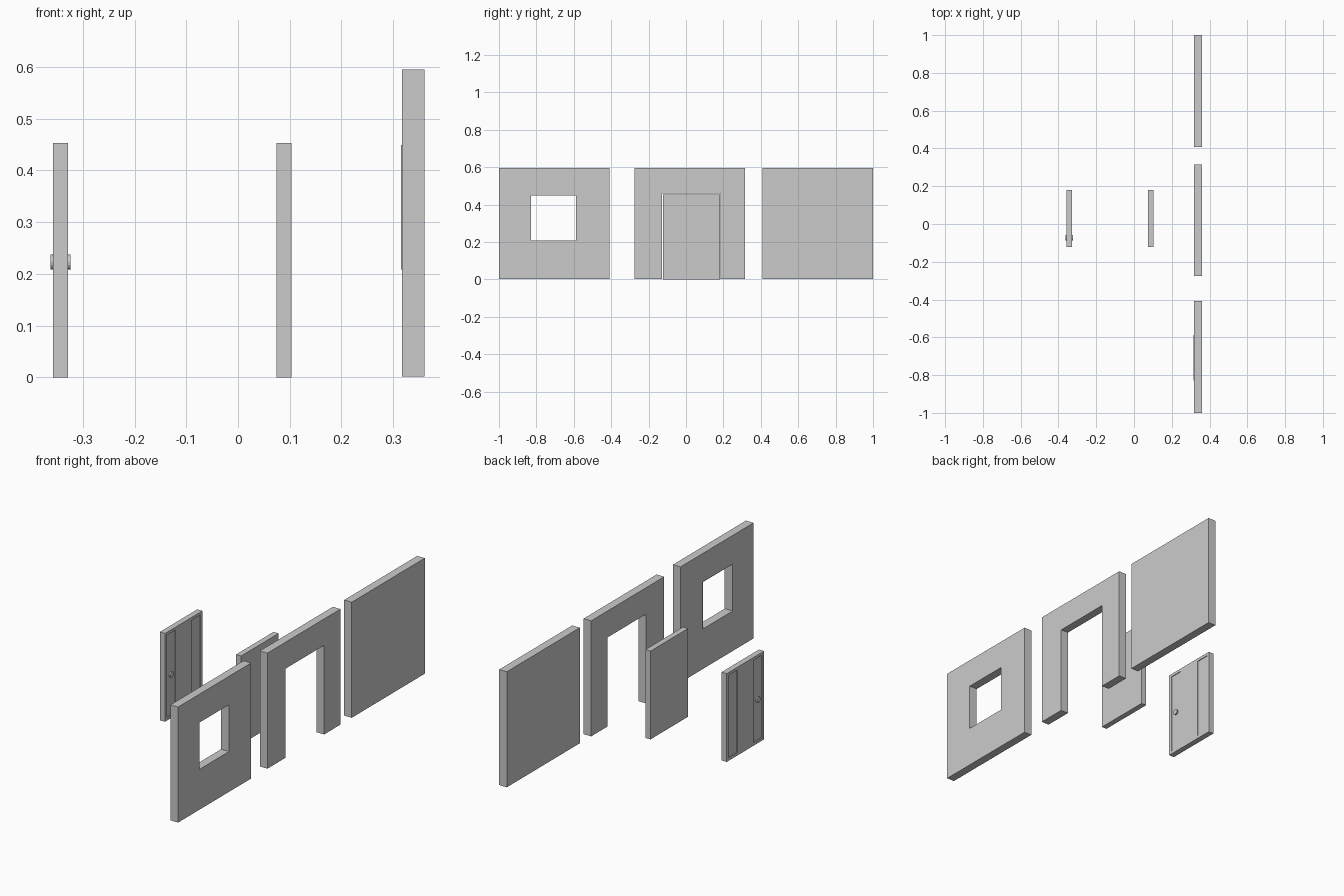
import bpy, bmesh, math
from mathutils import Matrix

if "Cube" in bpy.data.objects:
    bpy.data.objects.remove(bpy.data.objects["Cube"])


def make_object(name, bm):
    bmesh.ops.remove_doubles(bm, verts=bm.verts, dist=1e-5)
    mesh = bpy.data.meshes.new(name)
    bm.to_mesh(mesh)
    bm.free()
    obj = bpy.data.objects.new(name, mesh)
    bpy.context.collection.objects.link(obj)
    return obj


def slab(name, outline, x0, x1):
    """Extrude a (y, z) outline along x."""
    bm = bmesh.new()
    face = bm.faces.new([bm.verts.new((x0, y, z)) for y, z in outline])
    ext = bmesh.ops.extrude_face_region(bm, geom=[face])["geom"]
    for v in ext:
        if isinstance(v, bmesh.types.BMVert):
            v.co.x = x1
    bmesh.ops.recalc_face_normals(bm, faces=bm.faces)
    return make_object(name, bm)


def rect(y0, y1, z0, z1):
    return [(y0, z0), (y1, z0), (y1, z1), (y0, z1)]


WX0, WX1 = 0.317, 0.36      # wall thickness range
WZ0, WZ1 = 0.002, 0.595     # wall height range

# Plain wall
slab("plain_wall", rect(0.408, 1.0, WZ0, WZ1), WX0, WX1)

# Wall with doorway
slab("doorway_wall", [(-0.276, WZ0), (-0.128, WZ0), (-0.128, 0.459), (0.184, 0.459),
                      (0.184, WZ0), (0.316, WZ0), (0.316, WZ1), (-0.276, WZ1)], WX0, WX1)

# Wall with window: quads between outer and inner rectangles; hole edge stands slightly proud
outer = rect(-1.0, -0.408, WZ0, WZ1)
inner = rect(-0.828, -0.587, 0.209, 0.449)
bm = bmesh.new()
rings = [[bm.verts.new((x, y, z)) for y, z in pts]
         for x, pts in ((WX0, inner), (WX0, outer), (WX1, outer), (WX1, inner))]
for a, b in zip(rings, rings[1:] + rings[:1]):
    for i in range(4):
        j = (i + 1) % 4
        bm.faces.new((a[i], a[j], b[j], b[i]))
bmesh.ops.recalc_face_normals(bm, faces=bm.faces)
make_object("window_wall", bm)

bm = bmesh.new()
a, b = [[bm.verts.new((x, y, z)) for y, z in inner] for x in (0.315, WX0)]
for i in range(4):
    j = (i + 1) % 4
    bm.faces.new((a[i], a[j], b[j], b[i]))
make_object("window_lip", bm)

# Plain door
DY0, DY1, DZ = -0.122, 0.181, 0.453
slab("plain_door", rect(DY0, DY1, 0, DZ), 0.0745, 0.1035)

# Panelled door: both faces gridded, two tall strips pushed inwards
CX, HALF, DEPTH = -0.3433, 0.0147, 0.004
ys = [DY0, -0.105, -0.036, 0.095, 0.166, DY1]
zs = [0, 0.015, DZ - 0.015, DZ]
bm = bmesh.new()


def quad(*pts):
    bm.faces.new([bm.verts.new(p) for p in pts])


for s in (-1, 1):
    x, xr = CX + s * HALF, CX + s * (HALF - DEPTH)
    for i in range(5):
        for k in range(3):
            sunk = i in (1, 3) and k == 1
            pts = rect(ys[i], ys[i + 1], zs[k], zs[k + 1])
            quad(*[(xr if sunk else x, y, z) for y, z in pts])
            if sunk:
                for (p, q), (r, t) in zip(pts, pts[1:] + pts[:1]):
                    quad((x, p, q), (x, r, t), (xr, r, t), (xr, p, q))
# Rim of the door, split to match the grids
xa, xb = CX - HALF, CX + HALF
for z in (0, DZ):
    for y0, y1 in zip(ys, ys[1:]):
        quad((xa, y0, z), (xb, y0, z), (xb, y1, z), (xa, y1, z))
for y in (DY0, DY1):
    for z0, z1 in zip(zs, zs[1:]):
        quad((xa, y, z0), (xb, y, z0), (xb, y, z1), (xa, y, z1))
bmesh.ops.remove_doubles(bm, verts=bm.verts, dist=1e-5)
bmesh.ops.recalc_face_normals(bm, faces=bm.faces)
bmesh.ops.dissolve_limit(bm, angle_limit=0.01, verts=bm.verts, edges=bm.edges)
make_object("panelled_door", bm)

# Door knobs on both sides
for s, label in ((-1, "left"), (1, "right")):
    bm = bmesh.new()
    bmesh.ops.create_cone(bm, cap_ends=True, segments=16, radius1=0.013, radius2=0.015, depth=0.01,
                          matrix=Matrix.Translation((CX + s * 0.0142, -0.072, 0.223))
                          @ Matrix.Rotation(s * math.pi / 2, 4, 'Y'))
    make_object("door_knob_" + label, bm)
